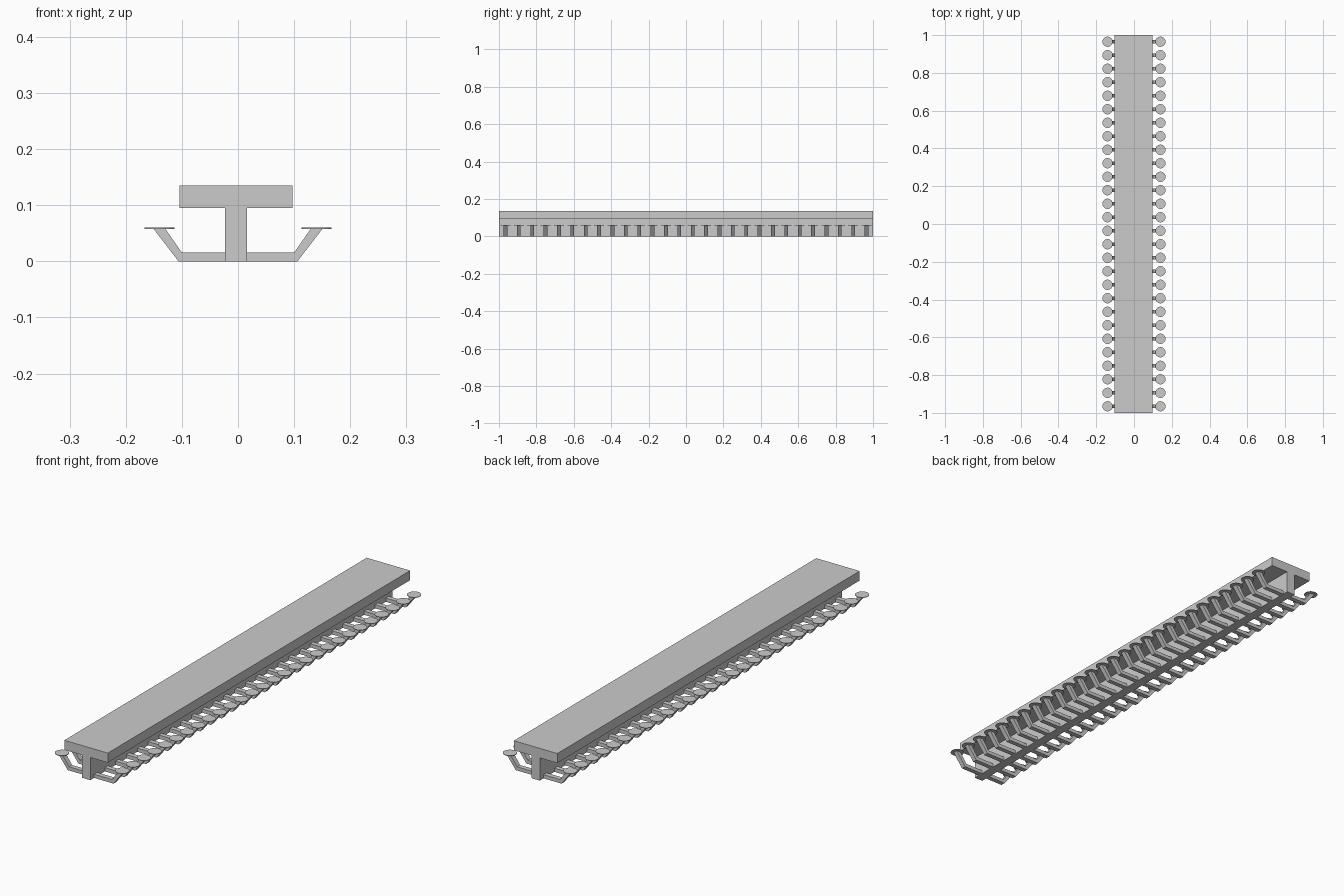
import bpy, bmesh
from mathutils import Matrix

if "Cube" in bpy.data.objects:
    bpy.data.objects.remove(bpy.data.objects["Cube"])

COUNT = 28          # light brackets along each side
Y_END = 0.965       # centre of the first and last bracket
ARM_W = 0.02        # arm width along y


def extrude_profile(bm, pts, y0, y1):
    """Closed x/z profile pushed from y0 to y1."""
    face = bm.faces.new([bm.verts.new((x, y0, z)) for x, z in pts])
    ext = bmesh.ops.extrude_face_region(bm, geom=[face])
    verts = [v for v in ext["geom"] if isinstance(v, bmesh.types.BMVert)]
    bmesh.ops.translate(bm, verts=verts, vec=(0, y1 - y0, 0))


def finish(bm, name):
    bmesh.ops.recalc_face_normals(bm, faces=bm.faces)
    mesh = bpy.data.meshes.new(name)
    bm.to_mesh(mesh)
    bm.free()
    obj = bpy.data.objects.new(name, mesh)
    bpy.context.collection.objects.link(obj)
    return obj


# T-shaped beam, slightly off centre
bm = bmesh.new()
extrude_profile(bm, [(-0.023, 0), (0.016, 0), (0.016, 0.095), (0.097, 0.095),
                     (0.097, 0.135), (-0.104, 0.135), (-0.104, 0.095),
                     (-0.023, 0.095)], -1, 1)
finish(bm, "t_beam")

ys = [-Y_END + 2 * Y_END * i / (COUNT - 1) for i in range(COUNT)]
for side, s, root in (("right", 1, 0.016), ("left", -1, 0.023)):
    # bent arms rising from the foot of the beam
    bm = bmesh.new()
    profile = [(root, 0), (0.106, 0), (0.151, 0.0585), (0.130, 0.0585),
               (0.100, 0.0155), (root, 0.0155)]
    for y in ys:
        extrude_profile(bm, [(s * x, z) for x, z in profile],
                        y - ARM_W / 2, y + ARM_W / 2)
    finish(bm, side + "_arms")

    # thin round pads on the arm tips
    bm = bmesh.new()
    for y in ys:
        bmesh.ops.create_cone(bm, cap_ends=True, segments=32,
                              radius1=0.027, radius2=0.027, depth=0.002,
                              matrix=Matrix.Translation((s * 0.140, y, 0.059)))
    finish(bm, side + "_pads")
